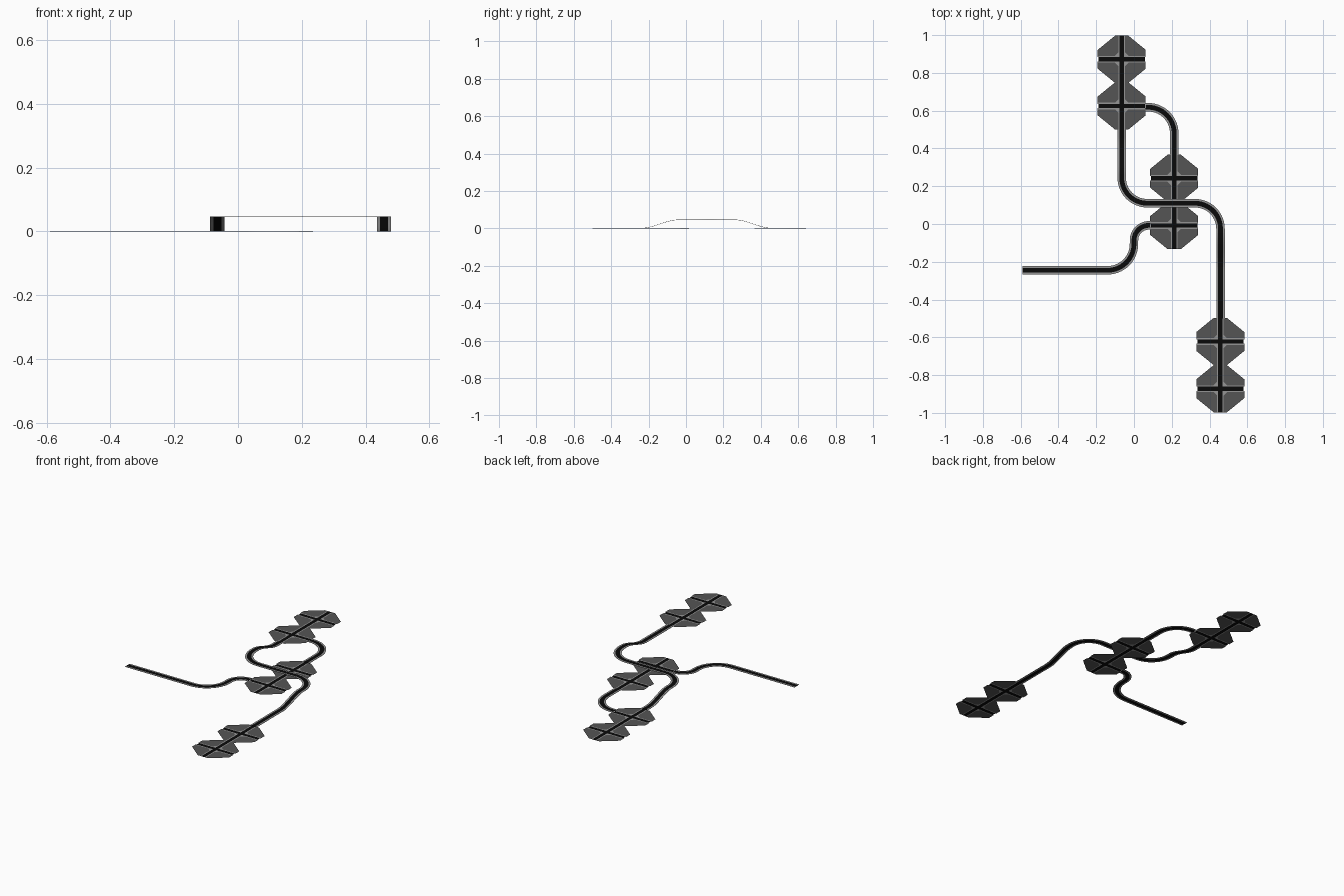
import bpy, bmesh, math
from mathutils import Vector

if "Cube" in bpy.data.objects:
    bpy.data.objects.remove(bpy.data.objects["Cube"])


def material(name, v):
    m = bpy.data.materials.new(name)
    m.diffuse_color = (v, v, v, 1)
    m.use_nodes = True
    m.node_tree.nodes["Principled BSDF"].inputs["Base Color"].default_value = m.diffuse_color
    return m


MATS = [material("asphalt black", 0.003),
        material("pavement grey", 0.30),
        material("ground dark grey", 0.09)]
LANE, EDGE = 0.0125, 0.0225      # half widths of lane and whole road


def finish(name, bm):
    me = bpy.data.meshes.new(name)
    bm.to_mesh(me)
    bm.free()
    for m in MATS:
        me.materials.append(m)
    ob = bpy.data.objects.new(name, me)
    bpy.context.collection.objects.link(ob)
    return ob


def arc(cx, cy, r, a0, a1, n=14):
    return [(cx + r * math.cos(math.radians(a0 + (a1 - a0) * i / n)),
             cy + r * math.sin(math.radians(a0 + (a1 - a0) * i / n))) for i in range(n + 1)]


def line(x0, y0, x1, y1, n=24):
    return [(x0 + (x1 - x0) * i / n, y0 + (y1 - y0) * i / n) for i in range(n + 1)]


def road(name, pts, height=lambda y: 0.0):
    """Sweep a thin slab with a lane and two pavement strips along a path."""
    path = []
    for p in pts:
        v = Vector(p)
        if not path or (v - path[-1]).length > 1e-4:
            path.append(v)
    t = 0.002
    prof = [(-EDGE, t), (-LANE, t), (LANE, t), (EDGE, t),
            (EDGE, 0), (LANE, 0), (-LANE, 0), (-EDGE, 0)]
    cols = [1, 0, 1, 1, 1, 0, 1, 1]
    bm = bmesh.new()
    rings = []
    for i, p in enumerate(path):
        d = (path[min(i + 1, len(path) - 1)] - path[max(i - 1, 0)]).normalized()
        right = Vector((d.y, -d.x))
        z = height(p.y)
        rings.append([bm.verts.new((p.x + right.x * s, p.y + right.y * s, z + h)) for s, h in prof])
    for a, b in zip(rings, rings[1:]):
        for k in range(8):
            j = (k + 1) % 8
            f = bm.faces.new((a[k], b[k], b[j], a[j]))
            f.material_index = cols[k]
    bm.faces.new(rings[0])
    bm.faces.new(rings[-1][::-1])
    bmesh.ops.recalc_face_normals(bm, faces=bm.faces)
    finish(name, bm)


def crossing(name, cx, cy):
    """Flat crossroads tile: black cross, pavement strips, dark cut-corner ground."""
    w, l, b, s, c = 0.127, 0.125, 0.0115, 0.0175, 0.036
    bm = bmesh.new()

    def poly(pts, mi):
        f = bm.faces.new([bm.verts.new((cx + x, cy + y, 0.0)) for x, y in pts])
        f.normal_update()
        if f.normal.z < 0:
            f.normal_flip()
        f.material_index = mi

    # black cross
    poly([(-b, -l), (b, -l), (b, l), (-b, l)], 0)
    for q in (-1, 1):
        poly([(q * b, -b), (q * 0.122, -b), (q * 0.122, b), (q * b, b)], 0)
    # four quadrants
    for sx in (-1, 1):
        for sy in (-1, 1):
            def quad(pts, mi):
                poly([(sx * x, sy * y) for x, y in pts], mi)
            quad([(b, b), (w, b), (w, s), (c, s), (s, c), (s, l), (b, l)], 1)
            quad([(c, s), (w, s), (w, 0.05), (0.035, l), (s, l), (s, c)], 2)
    finish(name, bm)


# crossroads in three pairs
for label, x, y in (("north", -0.065, 0.875), ("middle", 0.213, 0.242), ("south", 0.457, -0.622)):
    crossing(label + "_crossing_upper", x, y - (0.003 if label == "north" else 0))
    crossing(label + "_crossing_lower", x, y - 0.25)


# raised road between north and south crossings
def ramp(y):
    def smooth(t):
        t = max(0, min(1, t))
        return t * t * (3 - 2 * t)
    return 0.045 * smooth((y + 0.24) / 0.2) * smooth((0.46 - y) / 0.2)


road("flyover_road",
     line(-0.065, 0.50, -0.065, 0.245) + arc(0.07, 0.245, 0.135, 180, 270)
     + line(0.07, 0.11, 0.323, 0.11) + arc(0.323, -0.025, 0.135, 90, 0)
     + line(0.458, -0.025, 0.458, -0.50, 40), ramp)

# ground road linking north and middle crossings
road("link_road", arc(0.075, 0.48, 0.138, 90, 0) and
     line(0.06, 0.618, 0.075, 0.618, 2) + arc(0.075, 0.48, 0.138, 90, 0)
     + line(0.213, 0.48, 0.213, 0.366, 4))

# ground road leaving to the west
road("west_road", line(-0.59, -0.245, -0.14, -0.245, 4) + arc(-0.14, -0.105, 0.14, -90, 0)
     + arc(0.08, -0.087, 0.08, 180, 90) + line(0.08, -0.007, 0.087, -0.007, 1))
